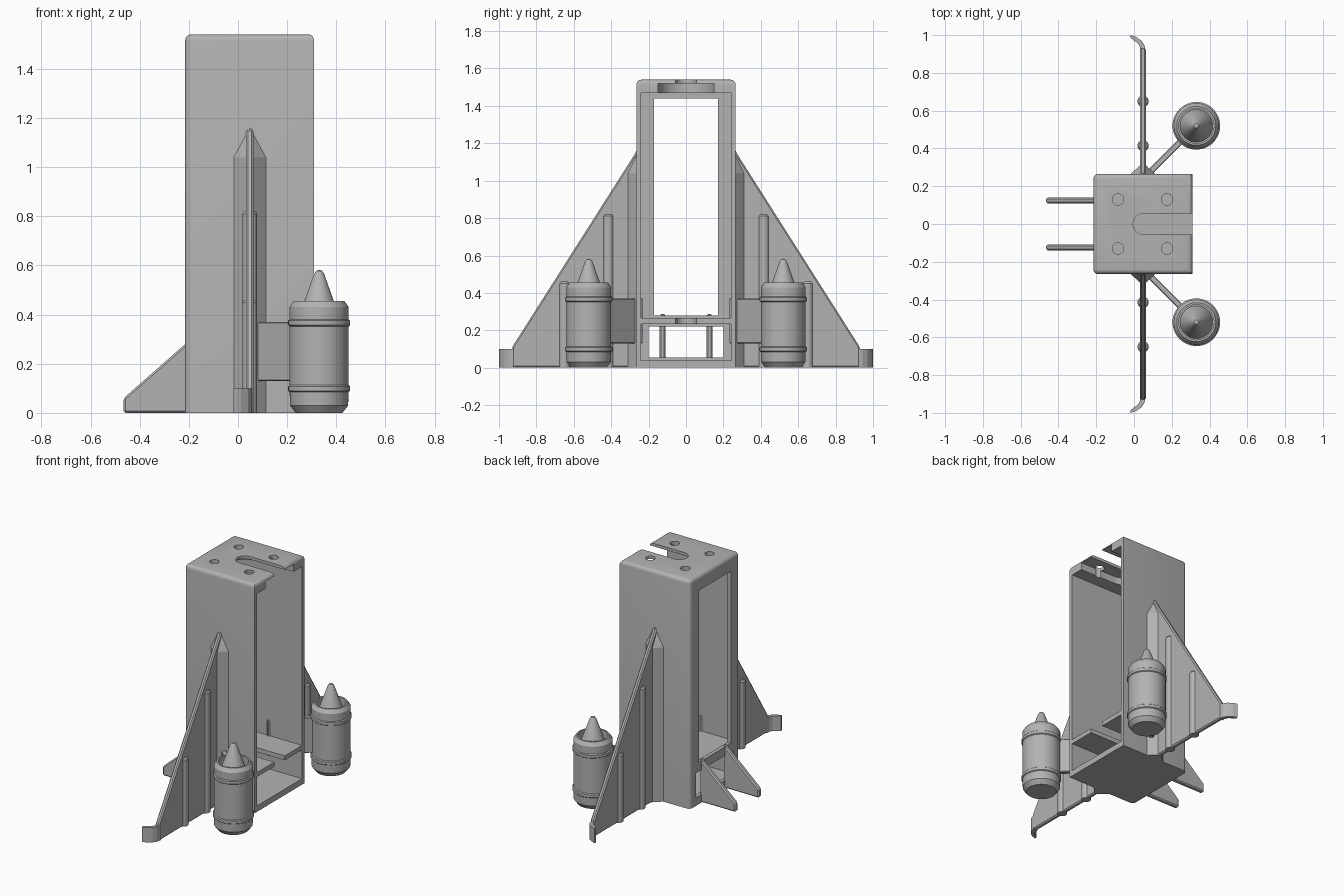
import bpy, bmesh, math
from mathutils import Vector

if "Cube" in bpy.data.objects:
    bpy.data.objects.remove(bpy.data.objects["Cube"], do_unlink=True)

grey = bpy.data.materials.new("plain grey")
grey.use_nodes = True
grey.diffuse_color = (0.45, 0.45, 0.45, 1)
grey.node_tree.nodes["Principled BSDF"].inputs["Base Color"].default_value = grey.diffuse_color


def finish(name, bm):
    bmesh.ops.recalc_face_normals(bm, faces=bm.faces)
    mesh = bpy.data.meshes.new(name)
    bm.to_mesh(mesh)
    bm.free()
    mesh.materials.append(grey)
    ob = bpy.data.objects.new(name, mesh)
    bpy.context.collection.objects.link(ob)
    return ob


def activate(ob):
    bpy.ops.object.select_all(action='DESELECT')
    ob.select_set(True)
    bpy.context.view_layer.objects.active = ob


def smooth(ob):
    activate(ob)
    bpy.ops.object.shade_smooth_by_angle(angle=math.radians(30))
    return ob


def prism(name, points, axis, lo, hi, bevel=0):
    """Extrude a 2D outline along an axis: X uses (y, z), Y uses (x, z), Z uses (x, y)."""
    bm = bmesh.new()
    verts = []
    for a, b in points:
        co = [a, b]
        co.insert("XYZ".index(axis), lo)
        verts.append(bm.verts.new(co))
    face = bm.faces.new(verts)
    out = bmesh.ops.extrude_face_region(bm, geom=[face])
    move = Vector((0, 0, 0))
    move["XYZ".index(axis)] = hi - lo
    bmesh.ops.translate(bm, vec=move, verts=[v for v in out["geom"] if isinstance(v, bmesh.types.BMVert)])
    ob = finish(name, bm)
    if bevel:
        mod = ob.modifiers.new("edge chamfer", 'BEVEL')
        mod.width = bevel
        mod.segments = 1
    return ob


def rect(a0, a1, b0, b1):
    return [(a0, b0), (a1, b0), (a1, b1), (a0, b1)]


def slot(r, x_mid, x_end):
    arc = [math.pi / 2 + math.pi * i / 16 for i in range(17)]
    return [(x_end, r)] + [(x_mid + r * math.cos(t), r * math.sin(t)) for t in arc] + [(x_end, -r)]


def circle(x, y, r, n=24):
    return [(x + r * math.cos(2 * math.pi * i / n), y + r * math.sin(2 * math.pi * i / n)) for i in range(n)]


def lathe(name, profile, x, y, n=48):
    bm = bmesh.new()
    verts = [bm.verts.new((r, 0, z)) for r, z in profile]
    edges = [bm.edges.new(pair) for pair in zip(verts, verts[1:])]
    bmesh.ops.spin(bm, geom=verts + edges, axis=(0, 0, 1), cent=(0, 0, 0),
                   angle=2 * math.pi, steps=n, use_duplicate=False)
    bmesh.ops.remove_doubles(bm, verts=bm.verts, dist=0.0005)
    bmesh.ops.translate(bm, vec=(x, y, 0), verts=bm.verts)
    return smooth(finish(name, bm))


# Tower shell: block with rounded top rim and rounded back uprights
X0, X1, W, H = -0.215, 0.31, 0.265, 1.54
tower = prism("tower_shell", rect(X0, X1, -W, W), 'Z', 0, H)
bm = bmesh.new()
bm.from_mesh(tower.data)
rim = [e for e in bm.edges if all(v.co.z > 1 for v in e.verts) or all(v.co.x < 0 for v in e.verts)
       and abs(e.verts[0].co.z - e.verts[1].co.z) > 1]
bmesh.ops.bevel(bm, geom=rim, offset=0.025, segments=4, profile=0.5, affect='EDGES')
bm.to_mesh(tower.data)
bm.free()

# Hollows, windows, slots and holes
cutters = [
    prism("cut_main_room", rect(-0.24, 0.24, 0.265, 1.47), 'X', X0 + 0.025, 0.4),
    prism("cut_lower_room", rect(-0.24, 0.24, 0.04, 0.235), 'X', X0 + 0.025, 0.4),
    prism("cut_back_window", rect(-0.17, 0.17, 0.28, 1.44), 'X', -0.4, 0),
    prism("cut_low_window", rect(-0.2, 0.2, 0.055, 0.22), 'X', -0.4, 0),
    prism("cut_top_slot", slot(0.055, 0.05, 0.4), 'Z', 1.4, 1.6),
    prism("cut_top_recess", slot(0.15, 0.05, 0.4), 'Z', 1.4, 1.52),
    prism("cut_shelf_slot", slot(0.055, 0.05, 0.4), 'Z', 0.2, 0.3),
]
for x in (-0.085, 0.175):
    for y in (-0.13, 0.13):
        cutters.append(prism("cut_hole", circle(x, y, 0.03), 'Z', 1.4, 1.6))
activate(tower)
for cutter in cutters:
    mod = tower.modifiers.new("cut", 'BOOLEAN')
    mod.operation = 'DIFFERENCE'
    mod.solver = 'EXACT'
    mod.object = cutter
    bpy.ops.object.modifier_apply(modifier=mod.name)
    bpy.data.objects.remove(cutter, do_unlink=True)
smooth(tower)

FIN_X = 0.048
for s, side in ((1, "left"), (-1, "right")):
    # Large side fin
    outline = [(0.25, 0), (0.93, 0), (0.93, 0.11), (0.25, 1.18)]
    prism("side_fin_" + side, [(s * y, z) for y, z in outline], 'X', FIN_X - 0.015, FIN_X + 0.015, 0.008)

    # Curled foot at the fin tip
    foot = [(0.033, 0.91), (0.033, 0.935), (0.022, 0.955), (-0.018, 0.985), (-0.018, 1.0),
            (0.012, 0.99), (0.04, 0.97), (0.056, 0.945), (0.063, 0.91)]
    prism("fin_foot_" + side, [(x, s * y) for x, y in foot], 'Z', 0, 0.1)

    # Three-sided fairing with a pointed top at the fin root
    bm = bmesh.new()
    low, high = ([bm.verts.new((FIN_X + dx, s * y, z)) for dx, y in ((-0.065, W), (0, 0.325), (0.065, W))]
                 for z in (0, 1.04))
    tip = bm.verts.new((FIN_X, s * W, 1.16))
    bm.faces.new(low)
    for i in range(3):
        j = (i + 1) % 3
        bm.faces.new((low[i], low[j], high[j], high[i]))
        bm.faces.new((high[i], high[j], tip))
    finish("fin_fairing_" + side, bm)

    # Round stiffening rods on the fin
    for label, y, top in (("inner", 0.415, 0.82), ("outer", 0.65, 0.46)):
        lathe(f"{label}_rod_{side}", [(0, 0), (0.03, 0), (0.03, top - 0.01), (0.022, top), (0, top)],
              FIN_X, s * y, 24)

    # Booster tank with bands, rim and recessed nose cone
    tank = [(0, 0), (0.095, 0), (0.118, 0.03), (0.12, 0.085), (0.126, 0.09), (0.126, 0.108), (0.12, 0.113),
            (0.12, 0.352), (0.126, 0.357), (0.126, 0.375), (0.12, 0.38), (0.12, 0.43), (0.103, 0.455),
            (0.093, 0.455), (0.093, 0.38), (0, 0.38)]
    lathe("booster_tank_" + side, tank, 0.33, s * 0.52)
    lathe("booster_nose_" + side, [(0, 0.37), (0.09, 0.37), (0.02, 0.567), (0.012, 0.578), (0, 0.582)],
          0.33, s * 0.52)

    # Diagonal strut to the booster
    d = 0.011
    strut = [(0.05 - d, 0.24 + d), (0.05 + d, 0.24 - d), (0.26 + d, 0.45 - d), (0.26 - d, 0.45 + d)]
    prism("booster_strut_" + side, [(x, s * y) for x, y in strut], 'Z', 0.13, 0.37, 0.004)

    # Small back fin
    back = [(-0.465, 0), (-0.2, 0), (-0.2, 0.293), (-0.465, 0.06)]
    y = s * 0.125
    prism("back_fin_" + side, back, 'Y', y - 0.016, y + 0.016, 0.008)
